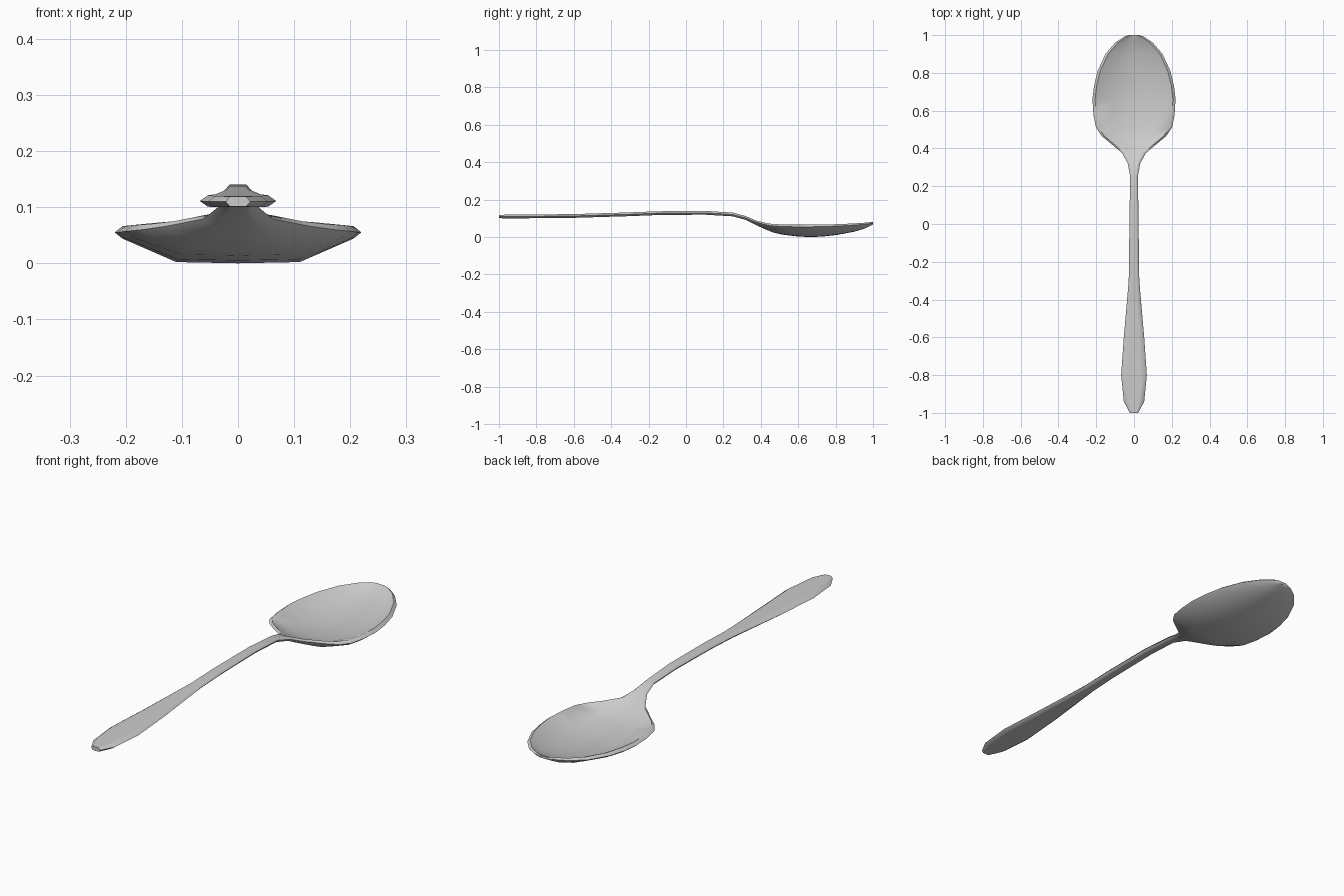
import bpy, bmesh

# Stations from handle end to bowl tip: y, half width, edge z, thickness, bowl depth
STATIONS = [
    (-1.00, 0.022, 0.110, 0.018, 0.0),
    (-0.94, 0.054, 0.110, 0.020, 0.0),
    (-0.80, 0.068, 0.111, 0.020, 0.0),
    (-0.60, 0.054, 0.113, 0.020, 0.0),
    (-0.30, 0.028, 0.122, 0.020, 0.0),
    (-0.15, 0.026, 0.128, 0.020, 0.0),
    (0.10, 0.023, 0.130, 0.020, 0.0),
    (0.25, 0.020, 0.121, 0.020, 0.0),
    (0.32, 0.033, 0.102, 0.020, 0.0),
    (0.375, 0.062, 0.079, 0.018, 0.006),
    (0.43, 0.128, 0.066, 0.018, 0.018),
    (0.465, 0.170, 0.060, 0.020, 0.025),
    (0.51, 0.201, 0.057, 0.022, 0.032),
    (0.58, 0.215, 0.055, 0.022, 0.039),
    (0.66, 0.220, 0.055, 0.022, 0.044),
    (0.73, 0.212, 0.056, 0.022, 0.042),
    (0.81, 0.193, 0.059, 0.020, 0.037),
    (0.90, 0.151, 0.064, 0.018, 0.026),
    (0.96, 0.100, 0.069, 0.016, 0.014),
    (0.99, 0.056, 0.073, 0.014, 0.004),
    (1.00, 0.026, 0.074, 0.011, 0.001),
]


def section(y, w, z, t, d):
    """Closed cross-section: dished top, rounded edges, bulging underside."""
    b = min(0.014, 0.35 * w)
    across = [(-(w - b), 0), (-0.5 * w, 0.95), (0, 1), (0.5 * w, 0.95), (w - b, 0)]
    top = [(x, y, z + t / 2 - d * k) for x, k in across]
    bottom = [(x, y, z - t / 2 - d * k) for x, k in reversed(across)]
    return top + [(w, y, z)] + bottom + [(-w, y, z)]


# Spoon lofted as one continuous skin
bm = bmesh.new()
rings = [[bm.verts.new(p) for p in section(*s)] for s in STATIONS]
for r0, r1 in zip(rings, rings[1:]):
    n = len(r0)
    for i in range(n):
        j = (i + 1) % n
        bm.faces.new((r0[i], r0[j], r1[j], r1[i]))

# End caps, split into strips
for ring in (rings[0], rings[-1]):
    bm.faces.new((ring[11], ring[0], ring[10]))
    for i in range(4):
        bm.faces.new((ring[i], ring[i + 1], ring[9 - i], ring[10 - i]))
    bm.faces.new((ring[4], ring[5], ring[6]))
bmesh.ops.recalc_face_normals(bm, faces=bm.faces)

# Rest the bowl on the ground
low = min(v.co.z for v in bm.verts)
bmesh.ops.translate(bm, verts=bm.verts, vec=(0, 0, -low))

mesh = bpy.data.meshes.new("spoon")
bm.to_mesh(mesh)
bm.free()
spoon = bpy.data.objects.new("spoon", mesh)
bpy.context.collection.objects.link(spoon)
bpy.context.view_layer.objects.active = spoon
spoon.select_set(True)
bpy.ops.object.shade_smooth_by_angle(angle=1.05)
